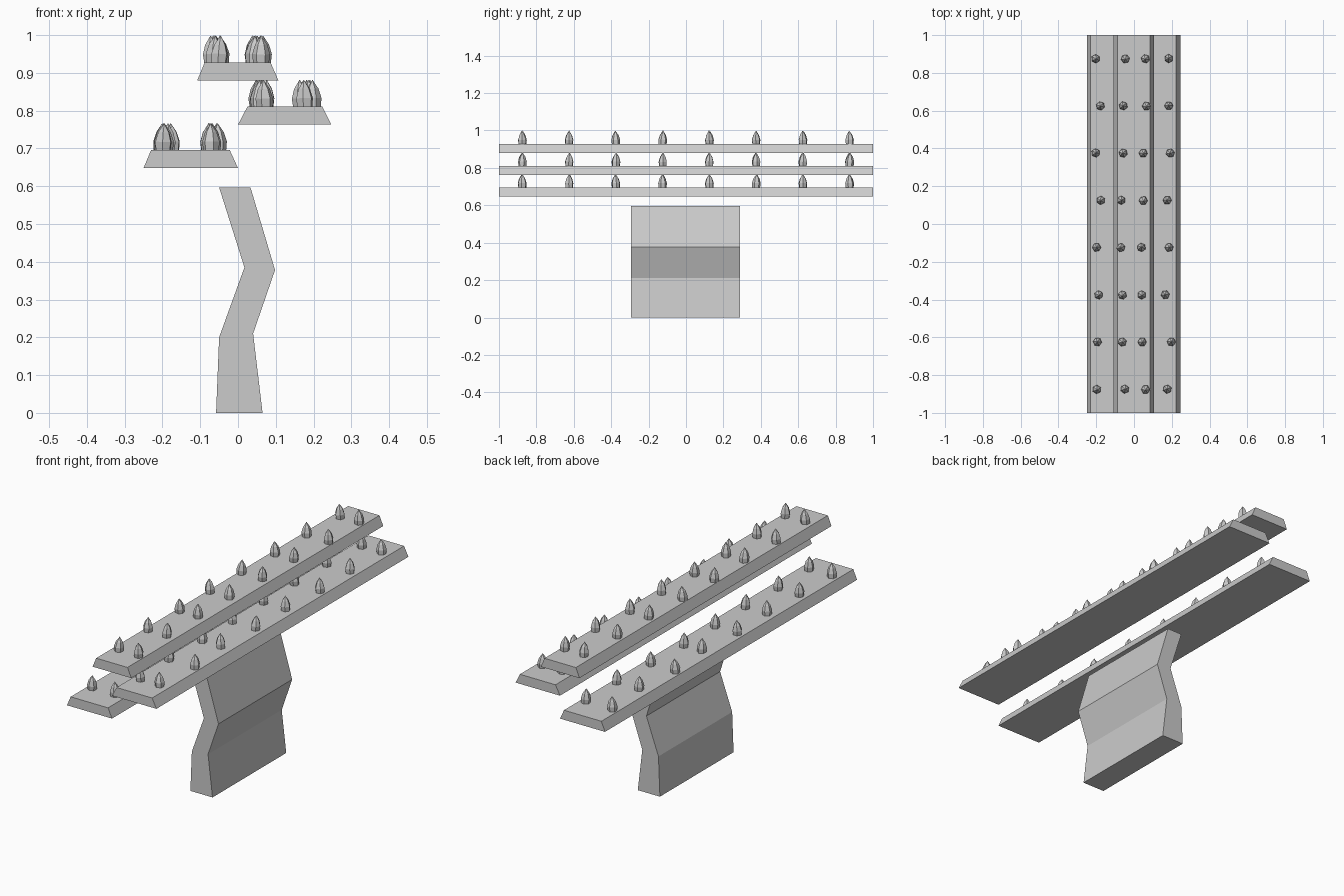
import bpy, bmesh, math, random
from mathutils import Matrix

default = bpy.data.objects.get("Cube")
if default:
    bpy.data.objects.remove(default, do_unlink=True)

random.seed(4)

grey = bpy.data.materials.new("stone_grey")
grey.use_nodes = True
colour = (0.6, 0.6, 0.6, 1)
grey.diffuse_color = colour
grey.node_tree.nodes["Principled BSDF"].inputs["Base Color"].default_value = colour


def finish(bm, name):
    """Turn a bmesh into a flat-shaded grey object."""
    bmesh.ops.recalc_face_normals(bm, faces=bm.faces)
    mesh = bpy.data.meshes.new(name)
    bm.to_mesh(mesh)
    bm.free()
    mesh.materials.append(grey)
    obj = bpy.data.objects.new(name, mesh)
    bpy.context.collection.objects.link(obj)
    return obj


def extrude_profile(name, profile, y_front, y_back):
    """Extrude an x-z outline along y."""
    bm = bmesh.new()
    face = bm.faces.new([bm.verts.new((x, y_front, z)) for x, z in profile])
    moved = bmesh.ops.extrude_face_region(bm, geom=[face], use_keep_orig=True)["geom"]
    verts = [v for v in moved if isinstance(v, bmesh.types.BMVert)]
    bmesh.ops.translate(bm, verts=verts, vec=(0, y_back - y_front, 0))
    return finish(bm, name)


def add_spike(bm, x, y, z, sides=6):
    """Bullet-shaped faceted spike with a random turn and slight lean."""
    place = (Matrix.Translation((x, y, z))
             @ Matrix.Rotation(random.uniform(-0.06, 0.06), 4, "X")
             @ Matrix.Rotation(random.uniform(-0.06, 0.06), 4, "Y")
             @ Matrix.Rotation(random.uniform(0, math.pi), 4, "Z"))
    rings = []
    for radius, height in ((0.021, -0.002), (0.0235, 0.022), (0.016, 0.047)):
        ring = []
        for i in range(sides):
            a = math.tau * i / sides
            ring.append(bm.verts.new(
                place @ Matrix.Translation((radius * math.cos(a), radius * math.sin(a), height))
                .to_translation()))
        rings.append(ring)
    tip = bm.verts.new(place @ Matrix.Translation((0, 0, 0.071)).to_translation())
    bm.faces.new(rings[0][::-1])
    for i in range(sides):
        j = (i + 1) % sides
        for low, high in zip(rings, rings[1:]):
            bm.faces.new((low[i], low[j], high[j], high[i]))
        bm.faces.new((rings[-1][i], rings[-1][j], tip))


# Bent support
extrude_profile("bent_support",
                [(-0.058, 0), (0.065, 0), (0.04, 0.21), (0.098, 0.378),
                 (0.033, 0.597), (-0.05, 0.597), (0.017, 0.385), (-0.05, 0.2)],
                -0.295, 0.29)


def wobble(centre):
    return [centre + random.uniform(-0.014, 0.014) for _ in range(8)]


# Spike x positions per row, from front to back
left_outer = [-0.198, -0.193, -0.188, -0.198, -0.175, -0.204, -0.177, -0.204]
top_left = [-0.05, -0.063, -0.061, -0.069, -0.069, -0.056, -0.056, -0.045]
top_right = [0.061, 0.042, 0.04, 0.04, 0.048, 0.048, 0.066, 0.061]
right_outer = [0.177, 0.198, 0.167, 0.185, 0.177, 0.193, 0.185, 0.185]

# Planks: name, bottom left, bottom right, top left, top right, base height, rows
planks = [
    ("low_plank", -0.25, 0, -0.23, -0.022, 0.648, (left_outer, wobble(-0.064))),
    ("middle_plank", 0, 0.247, 0.025, 0.223, 0.763, (wobble(0.063), right_outer)),
    ("high_plank", -0.108, 0.107, -0.088, 0.086, 0.88, (top_left, top_right)),
]
for name, bl, br, tl, tr, z, rows in planks:
    top = z + 0.048
    extrude_profile(name, [(bl, z), (br, z), (tr, top), (tl, top)], -1, 1)
    bm = bmesh.new()
    for row in rows:
        for i, x in enumerate(row):
            add_spike(bm, x, -0.875 + i * 0.25, top)
    finish(bm, name + "_spikes")
